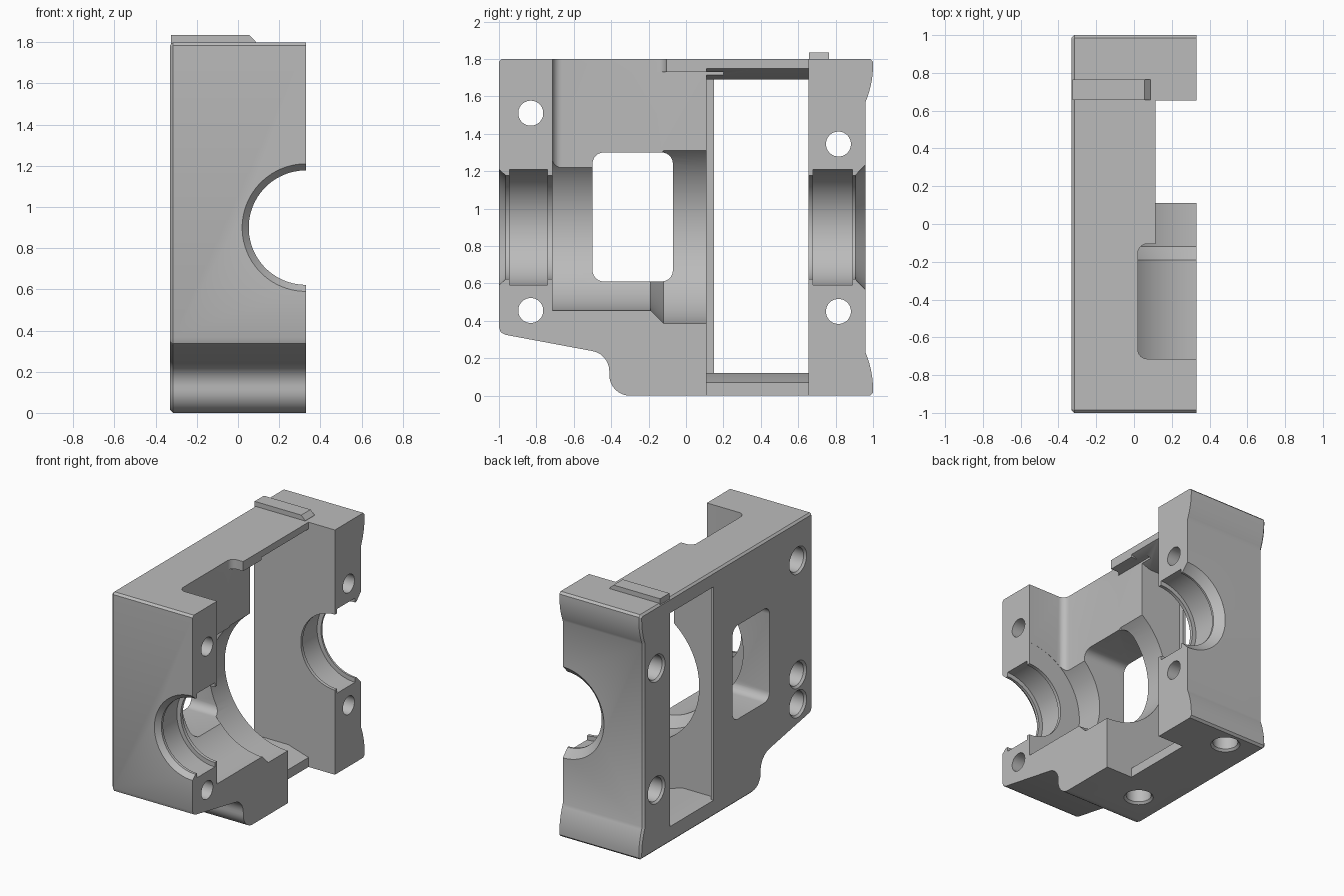
import bpy, bmesh
from math import sin, cos, pi, radians
from mathutils import Vector

if "Cube" in bpy.data.objects:
    bpy.data.objects.remove(bpy.data.objects["Cube"], do_unlink=True)

grey = bpy.data.materials.new("machined grey")
grey.use_nodes = True
colour = (0.5, 0.5, 0.5, 1)
grey.diffuse_color = colour
grey.node_tree.nodes["Principled BSDF"].inputs["Base Color"].default_value = colour

SIDE, TOP = 0.33, 1.8      # half width and height of the casting
AXIS_Z = 0.9               # shaft axis height, lying in the split plane


def place(axis, u, v, w):
    """Put section point (u, v) at distance w along an axis."""
    return Vector({"x": (w, u, v), "y": (u, w, v), "z": (u, v, w)}[axis])


def finish(name, bm):
    bmesh.ops.recalc_face_normals(bm, faces=bm.faces)
    mesh = bpy.data.meshes.new(name)
    bm.to_mesh(mesh)
    bm.free()
    obj = bpy.data.objects.new(name, mesh)
    bpy.context.collection.objects.link(obj)
    mesh.materials.append(grey)
    return obj


def prism(name, axis, points, low, high, bevel=0):
    bm = bmesh.new()
    rings = [[bm.verts.new(place(axis, u, v, w)) for u, v in points] for w in (low, high)]
    for ring in rings:
        bm.faces.new(ring)
    for i in range(len(points)):
        j = i - 1
        bm.faces.new((rings[0][j], rings[0][i], rings[1][i], rings[1][j]))
    if bevel:
        bmesh.ops.recalc_face_normals(bm, faces=bm.faces)
        rim = [e for e in bm.edges if all(v in rings[0] for v in e.verts)]
        bmesh.ops.bevel(bm, geom=rim, offset=bevel, segments=1, affect="EDGES")
    return finish(name, bm)


def lathe(name, axis, centre, profile, sides=72):
    """Closed solid of revolution from (position, radius) pairs."""
    bm = bmesh.new()
    rings = []
    for w, r in profile:
        angles = [2 * pi * (i + 0.5) / sides for i in range(sides)]
        rings.append([bm.verts.new(place(axis, centre[0] + r * cos(a), centre[1] + r * sin(a), w))
                      for a in angles])
    for a, b in zip(rings, rings[1:]):
        for i in range(sides):
            bm.faces.new((a[i - 1], a[i], b[i], b[i - 1]))
    bm.faces.new(rings[0])
    bm.faces.new(rings[-1])
    return finish(name, bm)


def arc(u, v, r, start, end, steps=10):
    angles = [radians(start + (end - start) * i / steps) for i in range(steps + 1)]
    return [(u + r * cos(a), v + r * sin(a)) for a in angles]


def box(u0, u1, v0, v1, r=0):
    if not r:
        return [(u0, v0), (u1, v0), (u1, v1), (u0, v1)]
    return (arc(u0 + r, v0 + r, r, 180, 270, 6) + arc(u1 - r, v0 + r, r, 270, 360, 6)
            + arc(u1 - r, v1 - r, r, 0, 90, 6) + arc(u0 + r, v1 - r, r, 90, 180, 6))


# Housing block with stepped foot and waisted back
outline = [(-0.985, TOP), (-1, 1.785), (-1, 0.365), (-0.99, 0.338), (-0.965, 0.325)]
outline += arc(-0.52, 0.13, 0.11, 80, 0)
outline += arc(-0.3, 0.11, 0.11, 180, 270)
outline += [(0.985, 0), (1, 0.015)]
outline += arc(0.48, 0.03, 0.52, 0, 22.6)
outline += arc(0.48, 1.77, 0.52, -22.6, 0)
outline += [(1, 1.785), (0.985, TOP)]
housing = prism("housing", "x", outline, -SIDE, SIDE, bevel=0.014)

cutters = []

# Shaft bore: front bearing seat, main chamber, back bearing seat
bore = [(-1.1, 0.31), (-1, 0.31), (-0.965, 0.278), (-0.945, 0.278), (-0.945, 0.31),
        (-0.74, 0.31), (-0.74, 0.278), (-0.715, 0.278), (-0.715, 0.445), (-0.19, 0.445),
        (-0.12, 0.515), (0.2, 0.515), (0.2, 0.4), (0.5, 0.4), (0.5, 0.278),
        (0.68, 0.278), (0.68, 0.31), (0.89, 0.31), (0.89, 0.278), (0.905, 0.278),
        (0.96, 0.335), (1.1, 0.335)]
cutters.append(lathe("shaft_bore", "y", (SIDE, AXIS_Z), bore))

# Chamber opened upward, with a thin lip left over its back end
cutters.append(prism("chamber_slot", "z", box(0.02, 0.8, -0.714, -0.105, 0.05), AXIS_Z, 2))
cutters.append(prism("under_lip_slot", "y", box(0.02, 0.8, AXIS_Z, 1.73), -0.3, 0.2))
cutters.append(prism("lip_opening", "z", box(0.115, 0.8, -0.2, 0.4), AXIS_Z, 2))

# Large bay between the chamber and the back post, with tapered plates above and below
bay = [(-0.31, 0.12), (-0.05, 0.12), (0.115, 0.07), (0.115, -0.2), (0.8, -0.2),
       (0.8, 2), (0.115, 2), (0.115, 1.75), (-0.05, 1.69), (-0.31, 1.69)]
cutters.append(prism("bay", "y", bay, 0.11, 0.655))
cutters.append(prism("bay_window", "x", box(0.15, 0.6549, 0.1201, 1.6899), -0.6, -0.1))

# Rounded side window
cutters.append(prism("side_window", "x", box(-0.5, -0.07, 0.61, 1.3, 0.06), -0.6, 0.1))

# Counterbored bolt holes through the side
bolt = [(-0.5, 0.1), (-SIDE, 0.1), (-0.315, 0.087), (-0.1, 0.087), (-0.1, 0.067), (0.5, 0.067)]
for centre in [(-0.83, 1.51), (-0.83, 0.455), (0.815, 1.345), (0.815, 0.45)]:
    cutters.append(lathe("bolt_hole", "x", centre, bolt, 32))

# Blind holes in the side and the underside
blind = [(-0.2, 0.1), (0, 0.1), (0.015, 0.085), (0.28, 0.085)]
cutters.append(lathe("side_blind_hole", "x", (-0.83, 0.67),
                     [(w - SIDE, r) for w, r in blind], 32))
for centre in [(-0.09, 0.86), (-0.1, -0.07)]:
    cutters.append(lathe("foot_hole", "z", centre, blind, 32))

# Cut everything out of the block
bpy.context.view_layer.objects.active = housing
for cutter in cutters:
    cutter.hide_render = True
    cut = housing.modifiers.new(cutter.name, "BOOLEAN")
    cut.operation = "DIFFERENCE"
    cut.solver = "EXACT"
    cut.object = cutter
    bpy.ops.object.modifier_apply(modifier=cut.name)
for cutter in cutters:
    bpy.data.objects.remove(cutter, do_unlink=True)

# Locating key on top, sloped at its inner end
key_profile = [(-SIDE + 0.005, TOP - 0.01), (0.09, TOP - 0.01), (0.085, TOP + 0.005),
               (0.055, TOP + 0.035), (-SIDE + 0.005, TOP + 0.035)]
key = prism("locating_key", "y", key_profile, 0.657, 0.765)

for obj in (housing, key):
    bpy.ops.object.select_all(action="DESELECT")
    obj.select_set(True)
    bpy.context.view_layer.objects.active = obj
    bpy.ops.object.shade_smooth_by_angle(angle=radians(25))
